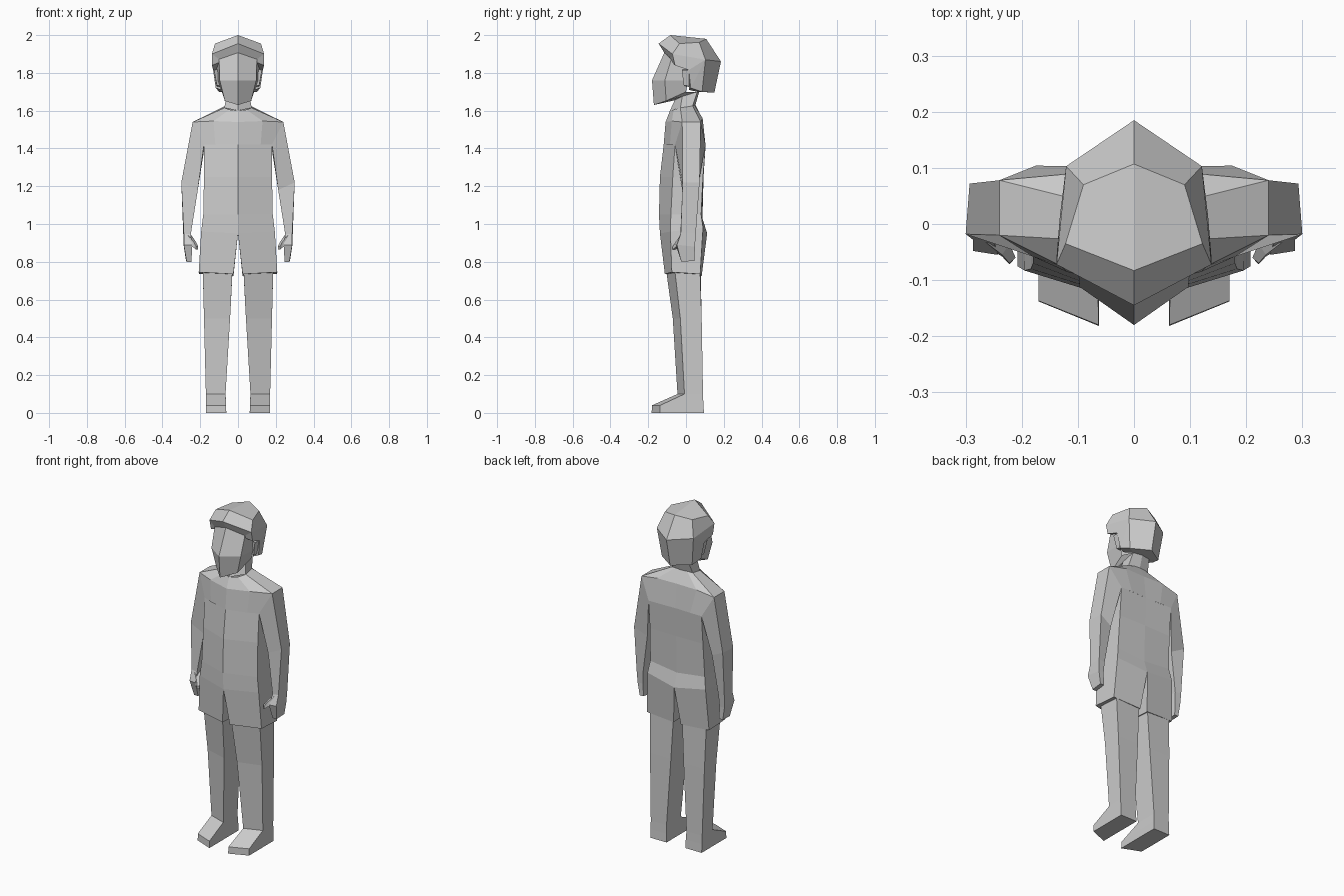
import bpy, bmesh


def build(name, strips):
    """Each strip is (rings, closed, caps); everything is mirrored across x = 0."""
    bm = bmesh.new()
    for rings, closed, caps in strips:
        for side in (1, -1):
            rows = [[bm.verts.new((x * side, y, z)) for x, y, z in r] for r in rings]
            n = len(rows[0])
            for a, b in zip(rows, rows[1:]):
                for i in range(n if closed else n - 1):
                    j = (i + 1) % n
                    bm.faces.new((a[i], a[j], b[j], b[i]))
            for c in caps:
                bm.faces.new(rows[c])
    bmesh.ops.remove_doubles(bm, verts=bm.verts, dist=0.0005)
    bmesh.ops.dissolve_degenerate(bm, edges=bm.edges, dist=0.0005)
    bmesh.ops.recalc_face_normals(bm, faces=bm.faces)
    me = bpy.data.meshes.new(name)
    bm.to_mesh(me)
    bm.free()
    ob = bpy.data.objects.new(name, me)
    bpy.context.collection.objects.link(ob)
    return ob


# Torso: yoke over the shoulders, chest front and back, then the trunk
neck_base = [(0, -.085, 1.60), (.045, -.065, 1.605), (.072, -.03, 1.615),
             (.068, .035, 1.625), (.04, .045, 1.63), (0, .05, 1.63)]
shoulder = [(0, -.108, 1.54), (.13, -.075, 1.545), (.24, -.02, 1.54),
            (.24, .078, 1.54), (.13, .088, 1.56), (0, .085, 1.56)]
armpit = [(0, -.118, 1.42), (.12, -.085, 1.42), (.18, -.058, 1.42),
          (.175, .104, 1.42), (.1, .103, 1.42), (0, .1, 1.42)]
pick = lambda r: [r[0], r[2], r[3], r[5]]
trunk = [
    pick(armpit),
    [(0, -.138, 1.25), (.18, -.07, 1.25), (.175, .09, 1.25), (0, .093, 1.25)],
    [(0, -.143, 1.05), (.184, -.08, 1.05), (.18, .08, 1.05), (0, .087, 1.03)],
    [(0, -.138, .95), (.195, -.083, .96), (.192, .09, .98), (0, .112, .95)],
]
build("jacket", [
    ([neck_base, shoulder], False, ()),
    ([shoulder[:3], armpit[:3]], False, ()),
    ([shoulder[3:], armpit[3:]], False, ()),
    (trunk, False, ()),
])

# Split lower garment, one half per leg
hem = [(.024, -.112, .735), (.208, -.075, .745), (.205, .075, .735), (.024, .083, .725)]
build("shorts", [([trunk[-1], hem], True, (-1,))])

# Trouser legs running into the feet
legs = [
    [(.03, -.103, .74), (.186, -.058, .745), (.186, .075, .735), (.03, .078, .73)],
    [(.042, -.07, .5), (.18, -.03, .5), (.18, .083, .5), (.042, .083, .5)],
    [(.066, -.045, .1), (.17, -.008, .1), (.17, .09, .1), (.066, .09, .1)],
    [(.063, -.18, .04), (.17, -.137, .04), (.17, .092, .05), (.063, .092, .05)],
    [(.062, -.182, 0), (.17, -.138, 0), (.17, .095, 0), (.062, .095, 0)],
]
build("leg", [(legs, True, (-1,))])

# Arms with mitten hand
arm = [
    [shoulder[2], shoulder[3], armpit[3], armpit[2]],
    [(.30, -.018, 1.22), (.293, .072, 1.22), (.214, .06, 1.18), (.213, -.02, 1.18)],
    [(.287, -.028, .95), (.29, .052, .95), (.25, .05, .945), (.25, -.03, .945)],
    [(.287, -.048, .89), (.287, .047, .88), (.253, .045, .88), (.243, -.055, .89)],
    [(.272, -.025, .80), (.275, .045, .805), (.25, .045, .805), (.246, -.025, .80)],
]
build("arm", [(arm, True, (-1,))])

# Thumb
thumb = [
    [(.27, -.028, .945), (.25, .005, .945), (.255, .005, .89), (.265, -.04, .89)],
    [(.235, -.055, .905), (.222, -.035, .905), (.222, -.035, .875), (.235, -.058, .875)],
    [(.222, -.07, .882), (.211, -.06, .882), (.211, -.06, .865), (.222, -.072, .865)],
]
build("thumb", [(thumb, True, (-1,))])

# Neck
neck = [
    [(0, -.06, 1.655), (.062, -.02, 1.675), (.056, .06, 1.70), (0, .07, 1.70)],
    pick(neck_base),
]
build("neck", [(neck, False, ())])

# Face: brow, cheek, chin, underside of the jaw
face = [
    [(0, -.115, 1.907), (.1, -.078, 1.872), (.115, .015, 1.82)],
    [(0, -.18, 1.76), (.097, -.112, 1.76), (.108, .01, 1.76)],
    [(0, -.17, 1.63), (.07, -.105, 1.652), (.085, 0, 1.70)],
    [(0, -.06, 1.655), (.062, -.02, 1.675), (.056, .06, 1.70)],
]
build("face", [(face, False, ())])

# Hair cap: crown, widest line, lower edge tucked in to face and neck
crown = [(0, -.083, 2.0), (.122, -.035, 1.955), (.09, .07, 1.962), (0, .107, 1.98)]
widest = [(0, -.145, 1.955), (.138, -.072, 1.90), (.121, .103, 1.87), (0, .185, 1.86)]
edge = [(.138, -.058, 1.84), (.132, .015, 1.815), (.118, .025, 1.72), (.1, .085, 1.70), (0, .15, 1.695)]
build("hair", [
    ([crown, widest], False, (0,)),
    ([widest[:2], [(0, -.115, 1.907), (.1, -.078, 1.872)]], False, ()),
    ([[widest[1], widest[2]], [edge[0], edge[1]]], False, ()),
    ([[widest[2], widest[2], widest[3]], [edge[2], edge[3], edge[4]]], False, ()),
    ([[widest[2], edge[1], edge[2]]], False, (0,)),
    ([edge, [(.1, -.07, 1.855), (.113, .015, 1.82), (.09, .015, 1.71),
             (.056, .06, 1.70), (0, .07, 1.70)]], False, ()),
    ([[widest[1], edge[0], (.1, -.07, 1.855), (.1, -.078, 1.872)]], False, (0,)),
])

# Ears
ear = [
    [(.1, -.012, 1.82), (.1, .025, 1.82), (.095, .02, 1.725), (.095, -.005, 1.73)],
    [(.127, -.022, 1.815), (.128, .018, 1.815), (.113, .015, 1.73), (.112, -.012, 1.735)],
]
build("ear", [(ear, True, (-1,))])
